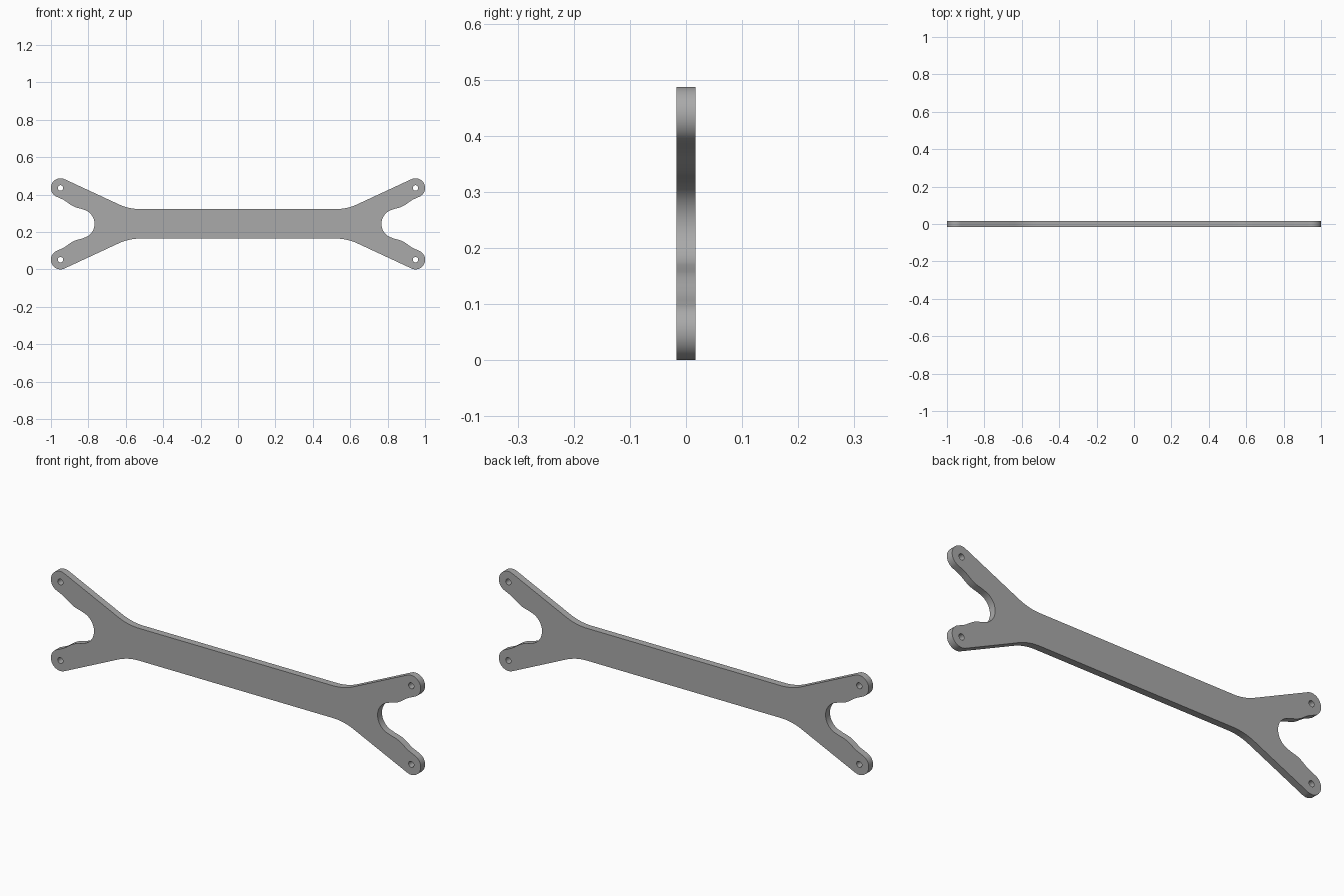
import bpy, bmesh
from math import sin, cos, tan, radians
from mathutils import Matrix

if "Cube" in bpy.data.objects:
    bpy.data.objects.remove(bpy.data.objects["Cube"], do_unlink=True)

MID_Z, HALF_DEPTH = 0.244, 0.017
BAR = 0.079                                   # half height of the bar
TIP_X, TIP_Z, TIP_R, HOLE_R = 0.949, 0.192, 0.052, 0.0145
SLOPE = radians(25)


def arc(cx, cz, r, start, end, n):
    angles = [radians(start + (end - start) * i / n) for i in range(n + 1)]
    return [(cx + r * cos(a), cz + r * sin(a)) for a in angles]


# Quarter outline: bar edge fillet, rounded arm tip, wavy inner edge, round notch
edge_x, edge_z = TIP_X - TIP_R * sin(SLOPE), TIP_Z + TIP_R * cos(SLOPE)
corner_x = edge_x - (edge_z - BAR) / tan(SLOPE)
fillet_r = 0.27
fillet_x = corner_x - fillet_r * tan(SLOPE / 2)
quarter = arc(fillet_x, BAR + fillet_r, fillet_r, -90, -65, 8)
quarter += arc(TIP_X, TIP_Z, TIP_R - 0.0005, 115, -62, 24)
quarter += [(0.95, 0.136), (0.935, 0.1295), (0.92, 0.12), (0.905, 0.109),
            (0.89, 0.099), (0.875, 0.091), (0.86, 0.0855), (0.842, 0.0815)]
quarter += arc(0.845, 0, 0.078, 105, 180, 14)

# Mirror the quarter to the full closed outline
right = quarter + [(x, -z) for x, z in reversed(quarter[:-1])]
outline = right + [(-x, z) for x, z in reversed(right)]
holes = [arc(sx * TIP_X, sz * TIP_Z, HOLE_R, 0, 345, 23)
         for sx in (1, -1) for sz in (1, -1)]

# Fill the plate with its four bolt holes, then give it depth
bm = bmesh.new()
edges = []
for loop in [outline] + holes:
    verts = [bm.verts.new((x, -HALF_DEPTH, z + MID_Z)) for x, z in loop]
    edges += [bm.edges.new((v, verts[i - 1])) for i, v in enumerate(verts)]
bmesh.ops.triangle_fill(bm, edges=edges, use_beauty=True, use_dissolve=False)
solid = bmesh.ops.extrude_face_region(bm, geom=bm.faces[:], use_keep_orig=True)
moved = [g for g in solid["geom"] if isinstance(g, bmesh.types.BMVert)]
bmesh.ops.transform(bm, matrix=Matrix.Translation((0, 2 * HALF_DEPTH, 0)), verts=moved)
bmesh.ops.recalc_face_normals(bm, faces=bm.faces[:])
mesh = bpy.data.meshes.new("link_plate")
bm.to_mesh(mesh)
bm.free()

# Plain grey material
grey = bpy.data.materials.new("grey metal")
grey.use_nodes = True
colour = (0.4, 0.4, 0.4, 1)
grey.diffuse_color = colour
grey.node_tree.nodes["Principled BSDF"].inputs["Base Color"].default_value = colour
mesh.materials.append(grey)

plate = bpy.data.objects.new("link_plate", mesh)
bpy.context.collection.objects.link(plate)
bpy.context.view_layer.objects.active = plate
plate.select_set(True)
bpy.ops.object.shade_smooth_by_angle(angle=radians(35))
